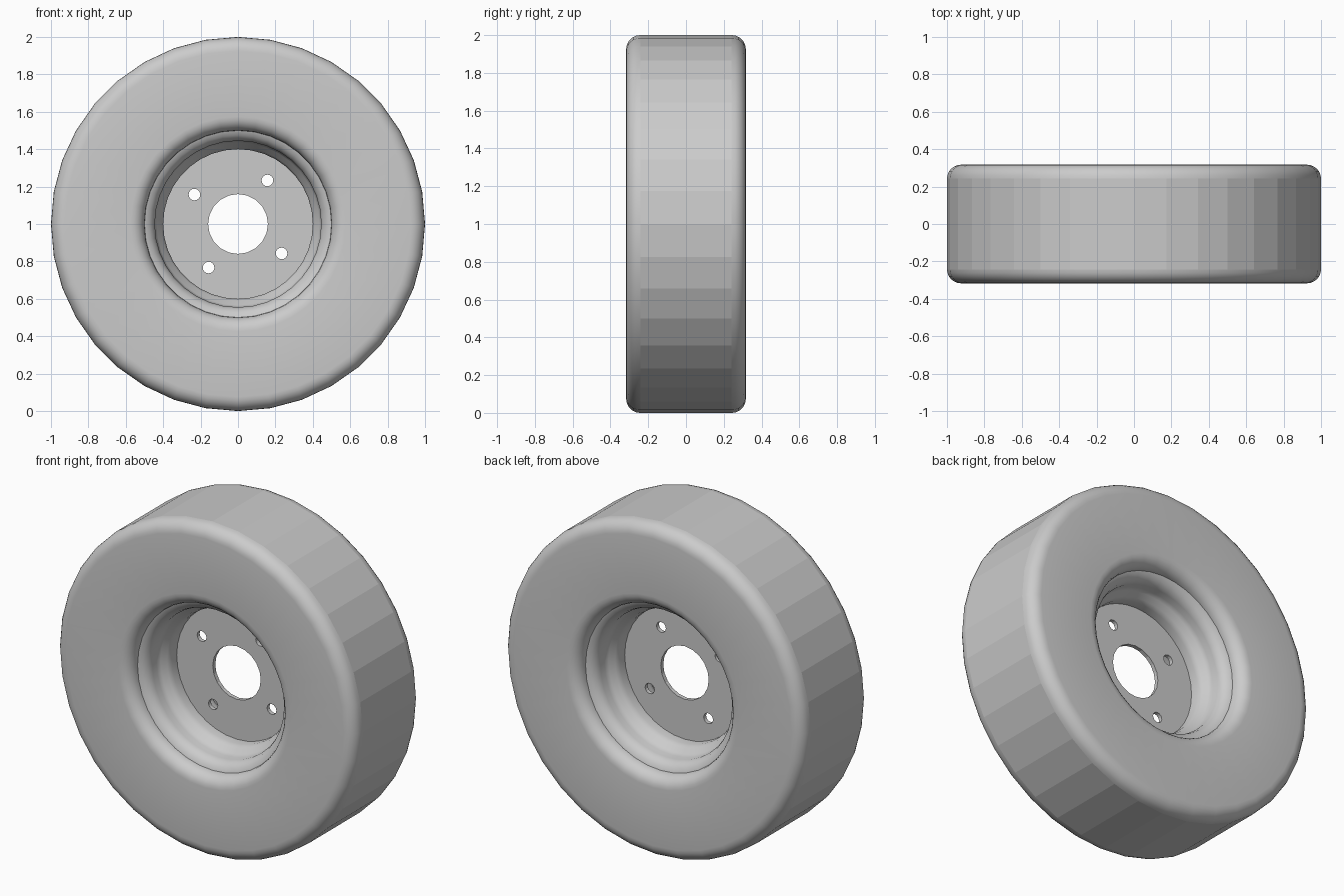
import bpy, bmesh
from math import pi, sin, cos, radians

cube = bpy.data.objects.get("Cube")
if cube:
    bpy.data.objects.remove(cube)

SIDES = 36
HALF = 0.317      # half the wheel width
ROUND = 0.075     # corner radius of the tyre
BEAD = 0.5        # tyre opening radius
AXLE_Z = 1.0

grey = bpy.data.materials.new("plain grey")
grey.use_nodes = True
colour = (0.6, 0.6, 0.6, 1)
grey.diffuse_color = colour
grey.node_tree.nodes["Principled BSDF"].inputs["Base Color"].default_value = colour


def corner(r, y, start, steps=6):
    """Quarter round in (radius, y) space."""
    return [(r + ROUND * cos(start + pi / 2 * i / steps),
             y + ROUND * sin(start + pi / 2 * i / steps)) for i in range(steps + 1)]


def revolve(name, profile, is_flat):
    """Spin a closed (radius, y) profile around the axle."""
    bm = bmesh.new()
    rings = []
    for i in range(SIDES):
        a = 2 * pi * i / SIDES
        rings.append([bm.verts.new((r * sin(a), y, r * cos(a))) for r, y in profile])
    n = len(profile)
    for i in range(SIDES):
        here, there = rings[i], rings[(i + 1) % SIDES]
        for j in range(n):
            k = (j + 1) % n
            face = bm.faces.new((here[j], here[k], there[k], there[j]))
            face.smooth = not is_flat(profile[j], profile[k])
    bmesh.ops.recalc_face_normals(bm, faces=bm.faces[:])
    mesh = bpy.data.meshes.new(name)
    bm.to_mesh(mesh)
    bm.free()
    mesh.materials.append(grey)
    obj = bpy.data.objects.new(name, mesh)
    obj.location.z = AXLE_Z
    bpy.context.collection.objects.link(obj)
    return obj


def mirrored(points):
    """Close a profile by mirroring it across the wheel's middle plane."""
    return points + [(r, -y) for r, y in reversed(points)]


# Tyre: flat-faceted tread, rounded shoulders, plain sidewalls
inner = corner(BEAD + ROUND, HALF - ROUND, pi / 2)[::-1]
outer = corner(1 - ROUND, HALF - ROUND, 0)[::-1]
revolve("tyre", mirrored(inner + outer),
        lambda a, b: a[0] > 0.99 and b[0] > 0.99 and abs(a[1] - b[1]) > 0.2)

# Rim: a stepped barrel flaring out to the tyre opening on both sides
steps = [(0.40, 0.0), (0.40, 0.06), (0.41, 0.09), (0.435, 0.115), (0.445, 0.14),
         (0.445, 0.18), (0.455, 0.21), (0.475, 0.23), (0.495, 0.24), (0.51, 0.245)]
barrel = [(r, -y) for r, y in reversed(steps[1:])] + steps
backing = [(r + 0.02, y) for r, y in reversed(barrel)]
revolve("rim", barrel + backing, lambda a, b: False)

# Hub plate: thin disc with a centre bore and four bolt holes
curve = bpy.data.curves.new("hub_plate", "CURVE")
curve.dimensions = "2D"
curve.fill_mode = "BOTH"
curve.extrude = 0.012


def add_circle(x, y, radius, sides):
    spline = curve.splines.new("POLY")
    spline.points.add(sides - 1)
    for i, p in enumerate(spline.points):
        a = 2 * pi * i / sides
        p.co = (x + radius * sin(a), y + radius * cos(a), 0, 1)
    spline.use_cyclic_u = True


add_circle(0, 0, 0.403, SIDES)
add_circle(0, 0, 0.16, 20)
for i in range(4):
    angle = radians(56 + 90 * i)
    add_circle(0.281 * cos(angle), 0.281 * sin(angle), 0.031, 16)

plate = bpy.data.objects.new("hub_plate", curve)
plate.rotation_euler.x = pi / 2
plate.location.z = AXLE_Z
bpy.context.collection.objects.link(plate)
bpy.ops.object.select_all(action="DESELECT")
plate.select_set(True)
bpy.context.view_layer.objects.active = plate
bpy.ops.object.convert(target="MESH")
plate = bpy.context.view_layer.objects.active
plate.data.materials.clear()
plate.data.materials.append(grey)
bpy.ops.object.shade_flat()
